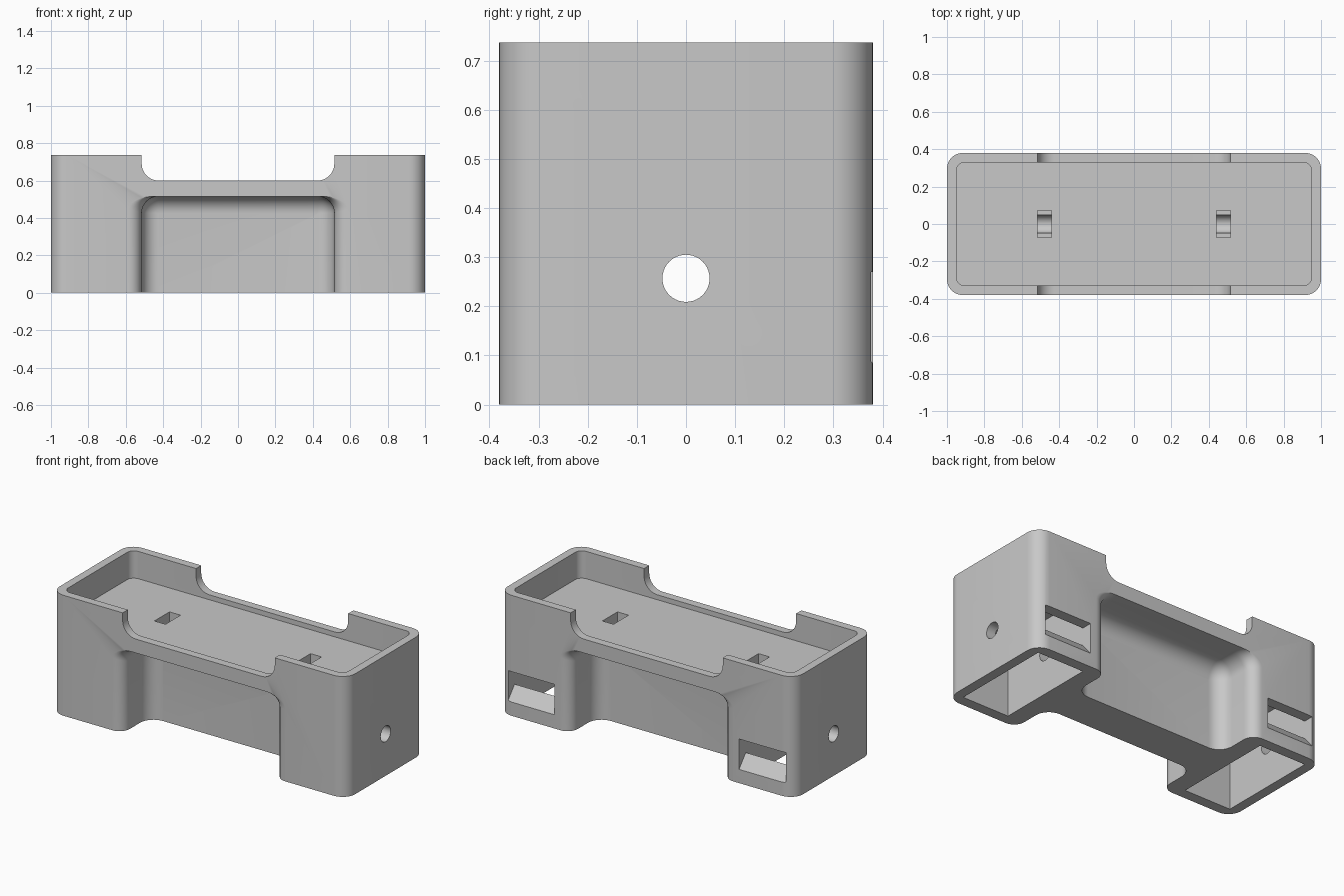
import bpy, bmesh, math
from mathutils import Vector

cube = bpy.data.objects.get("Cube")
if cube:
    bpy.data.objects.remove(cube, do_unlink=True)

TOP, FLOOR, SPAN = 0.737, 0.57, 0.515     # rim height, tray floor, half width of the openings
HALF_PI = math.pi / 2

grey = bpy.data.materials.new("light_grey")
grey.use_nodes = True
grey.diffuse_color = (0.58, 0.58, 0.58, 1)
grey.node_tree.nodes["Principled BSDF"].inputs["Base Color"].default_value = grey.diffuse_color


def loft(name, rings):
    """Skin a closed solid over rings that share one point count."""
    bm = bmesh.new()
    loops = [[bm.verts.new(p) for p in ring] for ring in rings]
    n = len(loops[0])
    for a, b in zip(loops, loops[1:]):
        for i in range(n):
            j = (i + 1) % n
            bm.faces.new((a[i], a[j], b[j], b[i]))
    bm.faces.new(loops[0])
    bm.faces.new(loops[-1])
    bmesh.ops.recalc_face_normals(bm, faces=bm.faces)
    mesh = bpy.data.meshes.new(name)
    bm.to_mesh(mesh)
    bm.free()
    mesh.materials.append(grey)
    obj = bpy.data.objects.new(name, mesh)
    bpy.context.collection.objects.link(obj)
    return obj


def arc(cx, cy, rx, ry, start, steps=10):
    """Quarter arc, counter-clockwise from the start angle."""
    return [(cx + rx * math.cos(start + HALF_PI * i / steps),
             cy + ry * math.sin(start + HALF_PI * i / steps)) for i in range(steps + 1)]


def rounded_rect(hx, hy, r):
    pts = []
    for k, (sx, sy) in enumerate([(1, 1), (-1, 1), (-1, -1), (1, -1)]):
        pts += arc(sx * (hx - r), sy * (hy - r), r, r, k * HALF_PI)
    return pts


def upright(name, plan, z0, z1):
    return loft(name, [[(x, y, z) for x, y in plan] for z in (z0, z1)])


def box(name, x0, x1, y0, y1, z0, z1):
    return upright(name, [(x0, y0), (x1, y0), (x1, y1), (x0, y1)], z0, z1)


def cut(cutter):
    """Subtract the cutter from the housing, then discard it."""
    cutter.hide_render = True
    mod = housing.modifiers.new("cut", "BOOLEAN")
    mod.operation, mod.solver, mod.object = "DIFFERENCE", "EXACT", cutter
    bpy.ops.object.modifier_apply(modifier=mod.name)
    bpy.data.objects.remove(cutter, do_unlink=True)


def arch(y, w, top, rx, rz):
    """Upright arch outline with rounded upper corners."""
    pts = [(-w, -0.1), (w, -0.1)]
    pts += arc(w - rx, top - rz, rx, rz, 0) + arc(rx - w, top - rz, rx, rz, HALF_PI)
    return [(x, y, z) for x, z in pts]


def side_recess(side):
    """Deep recess: flared mouth, straight walls, filleted back."""
    web, fillet, flare, mouth = 0.12, 0.09, 0.07, 0.38
    rings = [arch(side * 0.5, SPAN + flare, SPAN, 0.135, 0.07)]
    for i in range(9):
        a = HALF_PI * i / 8
        k = 1 - math.sin(a)
        rings.append(arch(side * (mouth - flare * (1 - math.cos(a))), SPAN + flare * k,
                          SPAN, 0.09 + 0.045 * k, 0.09 - 0.02 * k))
    for i in range(9):
        a = HALF_PI * i / 8
        inset = fillet * (1 - math.cos(a))
        r = max(fillet - inset, 0.004)
        rings.append(arch(side * (web + fillet * (1 - math.sin(a))),
                          SPAN - inset, SPAN - inset, r, r))
    return loft("recess_cutter", rings)


# Main body with rounded vertical corners
housing = upright("housing", rounded_rect(1.0, 0.38, 0.085), 0, TOP)
bpy.context.view_layer.objects.active = housing
housing.select_set(True)

# Tray in the top
cut(upright("tray_cutter", rounded_rect(0.95, 0.33, 0.045), FLOOR, 1))

# Finger notch through both long walls
r, low = 0.09, 0.6
notch = [(-SPAN, 1), *arc(r - SPAN, low + r, r, r, math.pi),
         *arc(SPAN - r, low + r, r, r, 3 * HALF_PI), (SPAN, 1)]
cut(loft("notch_cutter", [[(x, y, z) for x, z in notch] for y in (-0.6, 0.6)]))

# Recesses under the tray, front and back
for side in (-1, 1):
    cut(side_recess(side))

# Each leg: open pocket below, sloped window behind, wire slot in the tray floor
for side in (-1, 1):
    near, far = sorted((side * 0.625, side * 0.94))
    cut(box("pocket_cutter", near, far, -0.315, 0.315, -0.1, 0.46))
    window = [(0.45, 0), (0.45, 0.27), (0.25, 0.27), (0.25, 0.24)]
    cut(loft("window_cutter", [[(x, y, z) for y, z in window] for x in (near, far)]))
    near, far = sorted((side * 0.44, side * SPAN))
    cut(box("slot_cutter", near, far, -0.073, 0.073, 0.257, 0.65))

# Wire hole running the full length
ring = [Vector((0, 0.048 * math.cos(t), 0.257 + 0.048 * math.sin(t)))
        for t in (math.tau * i / 40 for i in range(40))]
cut(loft("hole_cutter", [[p + Vector((x, 0, 0)) for p in ring] for x in (-1.2, 1.2)]))

bpy.ops.object.shade_smooth_by_angle(angle=math.radians(30))
